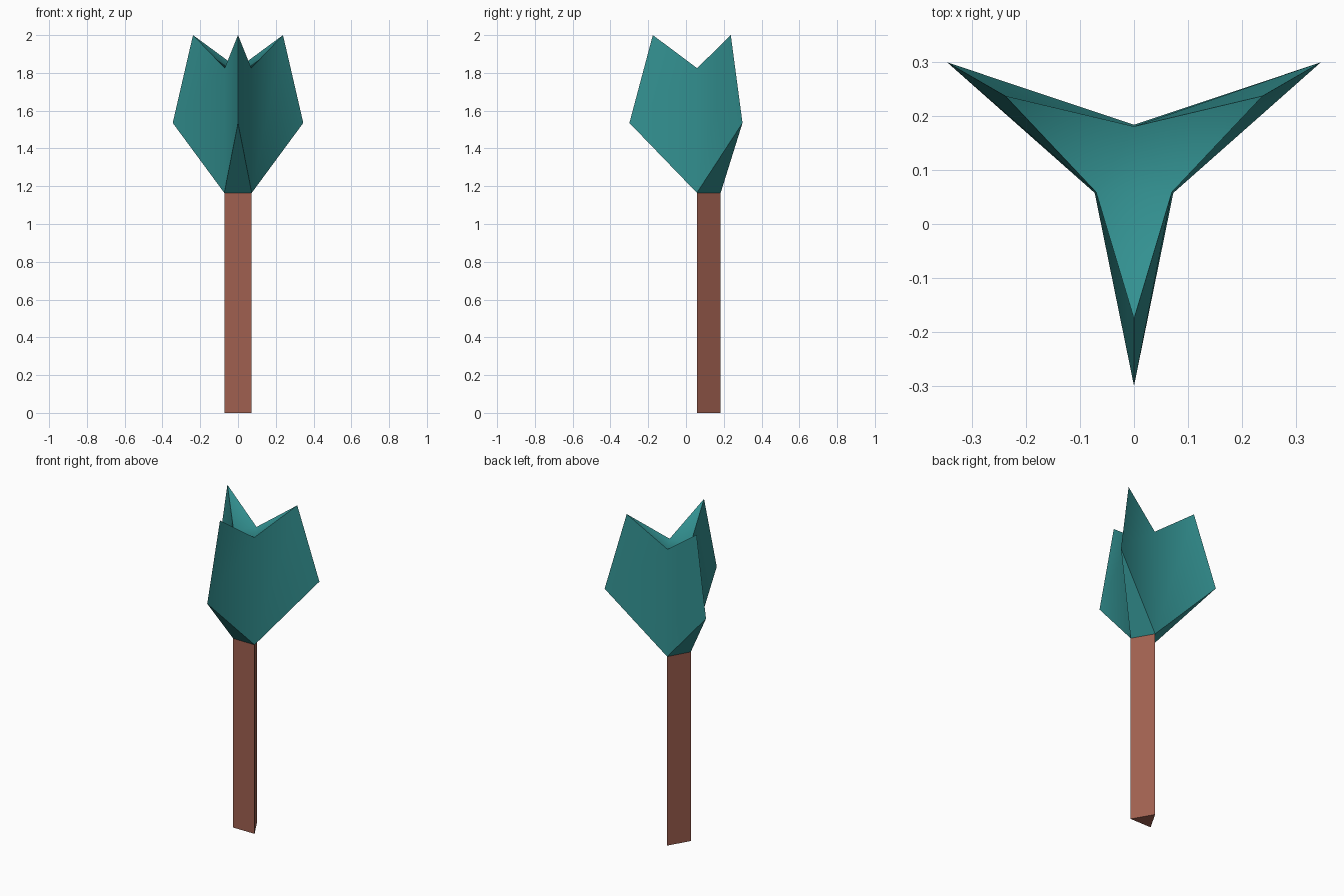
import bpy
import bmesh
import math

cube = bpy.data.objects.get("Cube")
if cube:
    bpy.data.objects.remove(cube, do_unlink=True)

AXIS_Y = 0.0995      # the three-fold axis sits behind the origin
TRUNK_TOP = 1.165


def make_material(name, rgb):
    mat = bpy.data.materials.new(name)
    mat.use_nodes = True
    colour = (*rgb, 1.0)
    mat.diffuse_color = colour
    bsdf = next(n for n in mat.node_tree.nodes if n.type == "BSDF_PRINCIPLED")
    bsdf.inputs["Base Color"].default_value = colour
    return mat


def ring(bm, radius, z, start):
    """Three vertices around the axis, starting at an angle in degrees."""
    angles = [math.radians(start + 120 * i) for i in range(3)]
    return [bm.verts.new((radius * math.cos(a), AXIS_Y + radius * math.sin(a), z))
            for a in angles]


def finish(bm, name, mat):
    bmesh.ops.recalc_face_normals(bm, faces=bm.faces)
    mesh = bpy.data.meshes.new(name)
    bm.to_mesh(mesh)
    bm.free()
    mesh.materials.append(mat)
    obj = bpy.data.objects.new(name, mesh)
    bpy.context.collection.objects.link(obj)
    bpy.ops.object.select_all(action="DESELECT")
    obj.select_set(True)
    bpy.context.view_layer.objects.active = obj
    bpy.ops.object.shade_smooth_by_angle(angle=math.radians(45))
    return obj


bark = make_material("brown bark", (0.35, 0.117, 0.08))
leaf = make_material("teal leaf", (0.033, 0.285, 0.285))

# Trunk: triangular prism
bm = bmesh.new()
low = ring(bm, 0.084, 0, -150)
high = ring(bm, 0.084, TRUNK_TOP, -150)
for i in range(3):
    j = (i + 1) % 3
    bm.faces.new((low[i], low[j], high[j], high[i]))
bm.faces.new(low[::-1])
bm.faces.new(high)
finish(bm, "trunk", bark)

# Crown: three pointed blades meeting in valleys above the trunk corners
bm = bmesh.new()
valley_low = ring(bm, 0.084, TRUNK_TOP, -150)
valley_high = ring(bm, 0.081, 1.825, -150)
tip_side = ring(bm, 0.399, 1.535, -90)
tip_top = ring(bm, 0.275, 2.0, -90)
for i in range(3):
    j = (i + 1) % 3
    bm.faces.new((valley_low[i], tip_side[i], tip_top[i], valley_high[i]))
    bm.faces.new((tip_side[i], valley_low[j], valley_high[j], tip_top[i]))
    bm.faces.new((valley_low[i], valley_low[j], tip_side[i]))     # underside
    bm.faces.new((valley_high[i], tip_top[i], valley_high[j]))    # upper slope
bm.faces.new(valley_high)
bm.faces.new(valley_low[::-1])
finish(bm, "crown", leaf)
